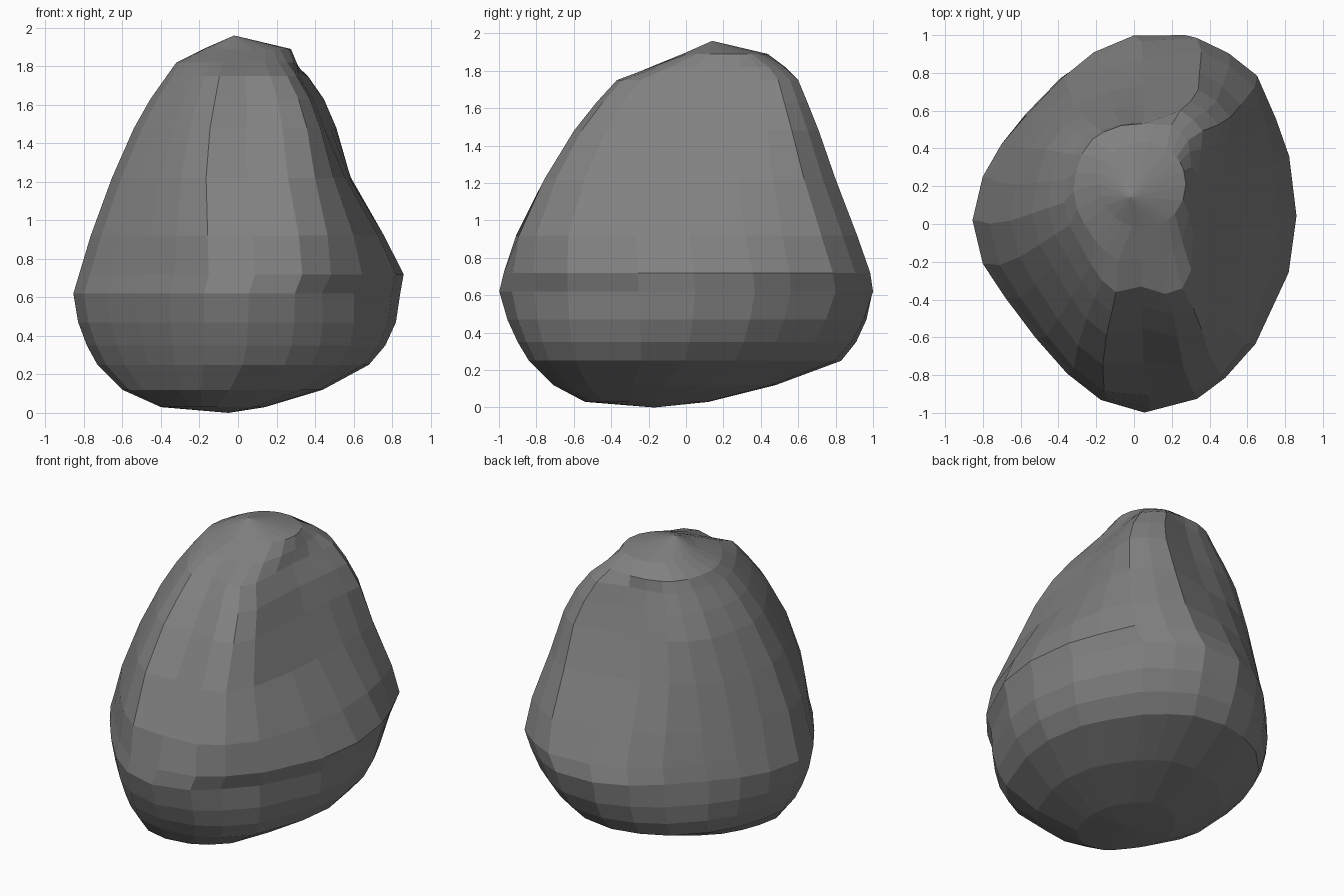
import bpy, bmesh
from mathutils import Vector

# Normalised outlines (counter-clockwise from +x): underside, wide belly, narrow upper part
FOOT = [(1, 0), (.94, .32), (.83, .51), (.66, .73), (.49, .86), (.31, .96), (0, 1), (-.26, .95),
        (-.5, .85), (-.73, .65), (-.86, .46), (-.95, .25), (-1, .02), (-.936, -.21),
        (-.8, -.41), (-.62, -.61), (-.43, -.8), (-.22, -.94), (.07, -1), (.38, -.96),
        (.58, -.87), (.78, -.7), (.96, -.28)]
BELLY = [(1, .05), (.94, .37), (.84, .56), (.7, .8), (.515, .92), (.316, 1), (0, 1), (-.246, .91),
         (-.444, .77), (-.667, .57), (-.819, .42), (-.936, .25), (-1, .02), (-.936, -.21),
         (-.795, -.39), (-.608, -.6), (-.41, -.79), (-.2, -.93), (.07, -1), (.351, -.93),
         (.515, -.81), (.713, -.63), (.947, -.25)]
UPPER = [(.87, 0), (.92, .32), (.96, .58), (.98, .78), (.84, .91), (.66, 1), (.12, .88), (-.2, .85),
         (-.49, .79), (-.69, .71), (-.86, .52), (-.96, .25), (-1, 0), (-.92, -.25),
         (-.79, -.44), (-.61, -.68), (-.46, -.85), (-.26, -.98), (.1, -.92), (.45, -1),
         (.69, -.94), (.82, -.74), (.85, -.33)]

# Height, left, right, front and back limits of each level
LEVELS = [(.03, -.40, .14, -.54, .12), (.12, -.60, .44, -.71, .48), (.25, -.73, .68, -.84, .83),
          (.35, -.785, .765, -.90, .91), (.47, -.83, .82, -.955, .965),
          (.62, -.855, .845, -1, 1), (.72, -.825, .875, -.985, .985),
          (.92, -.765, .795, -.935, .915), (1.22, -.655, .635, -.775, .80),
          (1.48, -.54, .525, -.60, .71), (1.63, -.455, .455, -.48, .65),
          (1.75, -.37, .37, -.37, .60), (1.82, -.32, .325, -.20, .555), (1.89, -.18, .275, -.02, .44)]


def clamp(t):
    return min(max(t, 0), 1)


def ring(bm, z, x0, x1, y0, y1):
    verts = []
    for f, a, b in zip(FOOT, BELLY, UPPER):
        p = Vector(a).lerp(Vector(f), clamp((.6 - z) / .35)).lerp(Vector(b), clamp((z - .6) / .9))
        p = p.lerp(p.normalized(), clamp((z - 1.75) / .14))      # rounder cap
        verts.append(bm.verts.new(((x0 + x1) / 2 + p.x * (x1 - x0) / 2,
                                   (y0 + y1) / 2 + p.y * (y1 - y0) / 2, z)))
    return verts


# Loft the levels, then close both ends with a fan
bm = bmesh.new()
rings = [ring(bm, *lv) for lv in LEVELS]
n = len(BELLY)
for lo, hi in zip(rings, rings[1:]):
    for i in range(n):
        j = (i + 1) % n
        bm.faces.new((lo[i], lo[j], hi[j], hi[i]))
foot = bm.verts.new((-.05, -.17, 0))
peak = bm.verts.new((-.02, .14, 1.96))
for i in range(n):
    j = (i + 1) % n
    bm.faces.new((rings[0][j], rings[0][i], foot))
    bm.faces.new((rings[-1][i], rings[-1][j], peak))
bmesh.ops.recalc_face_normals(bm, faces=bm.faces)

# Faceted dark grey boulder
stone = bpy.data.materials.new("dark_stone")
stone.diffuse_color = (.22, .22, .22, 1)
mesh = bpy.data.meshes.new("boulder")
bm.to_mesh(mesh)
bm.free()
mesh.materials.append(stone)
bpy.context.collection.objects.link(bpy.data.objects.new("boulder", mesh))
